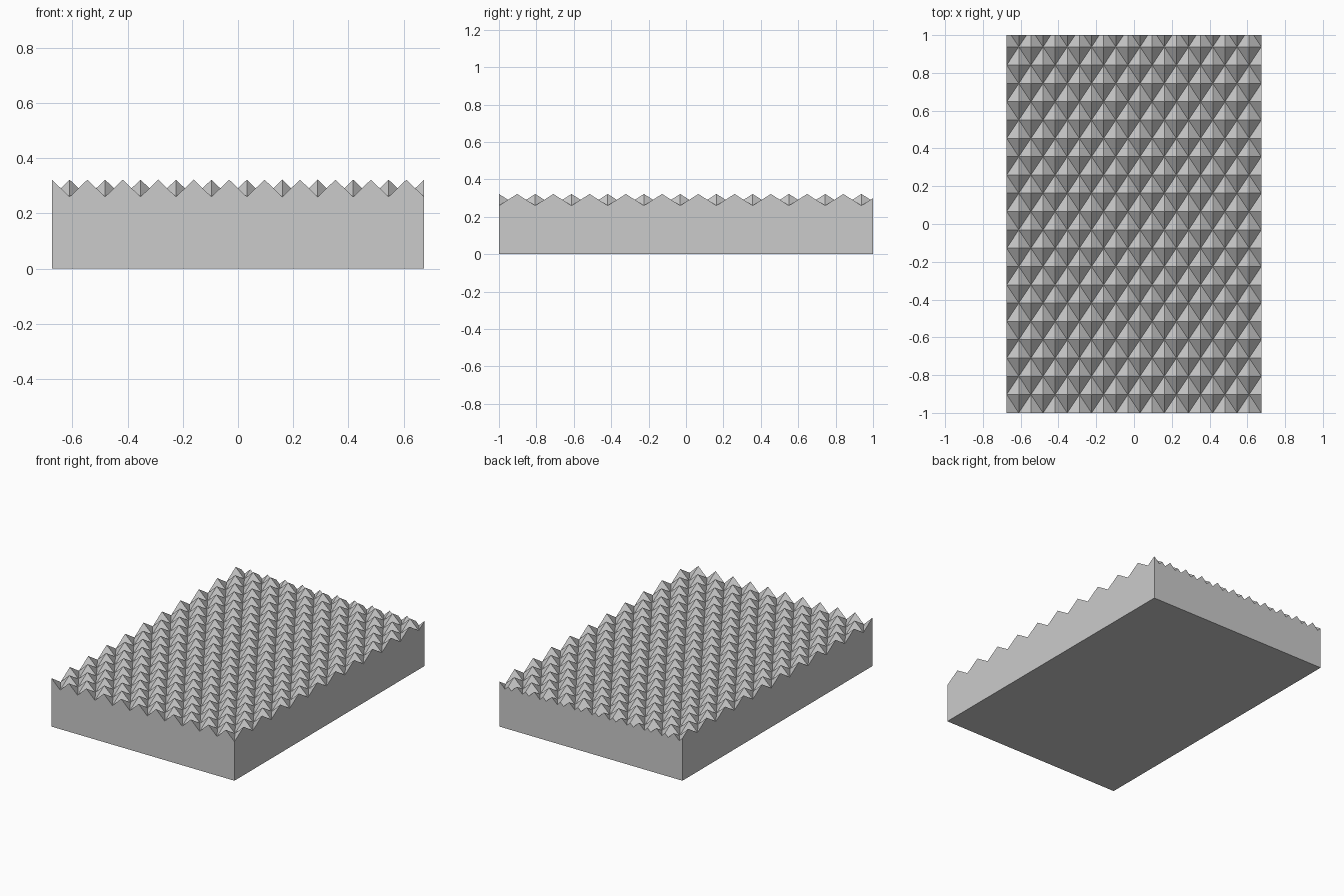
import bpy, bmesh, math

if "Cube" in bpy.data.objects:
    bpy.data.objects.remove(bpy.data.objects["Cube"])

HALF_X, HALF_Y = 0.674, 1.0
NX, NY = 21, 21                 # cells across and along
DX, DY = 2 * HALF_X / NX, 0.0969
LOW, HIGH = 0.26, 0.322

grey = bpy.data.materials.new("foam grey")
grey.diffuse_color = (0.6, 0.6, 0.6, 1)
grey.use_nodes = True
grey.node_tree.nodes["Principled BSDF"].inputs["Base Color"].default_value = grey.diffuse_color

bm = bmesh.new()


def is_peak(i, j):
    return (i + j) % 2 == 0


# Pyramid-studded top: checkerboard of peaks and valleys, creased valley to valley
pts = [[bm.verts.new((-HALF_X + i * DX, -HALF_Y + j * DY,
                      HIGH if is_peak(i, j) else LOW))
        for j in range(NY + 1)] for i in range(NX + 1)]
for i in range(NX):
    for j in range(NY):
        a, b, c, d = pts[i][j], pts[i + 1][j], pts[i + 1][j + 1], pts[i][j + 1]
        tris = ((a, b, d), (b, c, d)) if is_peak(i, j) else ((a, b, c), (a, c, d))
        for t in tris:
            bm.faces.new(t)

# Straight sides and flat bottom
rim = [e for e in bm.edges if e.is_boundary]
wall = bmesh.ops.extrude_edge_only(bm, edges=rim)["geom"]
for v in wall:
    if isinstance(v, bmesh.types.BMVert):
        v.co.z = 0
bmesh.ops.holes_fill(bm, edges=[e for e in bm.edges if e.is_boundary], sides=0)

# Trim the back partway through the last row and close it
bmesh.ops.bisect_plane(bm, geom=bm.verts[:] + bm.edges[:] + bm.faces[:],
                       plane_co=(0, HALF_Y, 0), plane_no=(0, 1, 0),
                       clear_outer=True)
bmesh.ops.holes_fill(bm, edges=[e for e in bm.edges if e.is_boundary], sides=0)

# Merge the flat wall strips into single faces
bmesh.ops.dissolve_limit(bm, angle_limit=math.radians(1),
                         verts=bm.verts[:], edges=bm.edges[:])
bmesh.ops.recalc_face_normals(bm, faces=bm.faces[:])

mesh = bpy.data.meshes.new("foam_panel")
bm.to_mesh(mesh)
bm.free()
mesh.materials.append(grey)
panel = bpy.data.objects.new("foam_panel", mesh)
bpy.context.collection.objects.link(panel)
